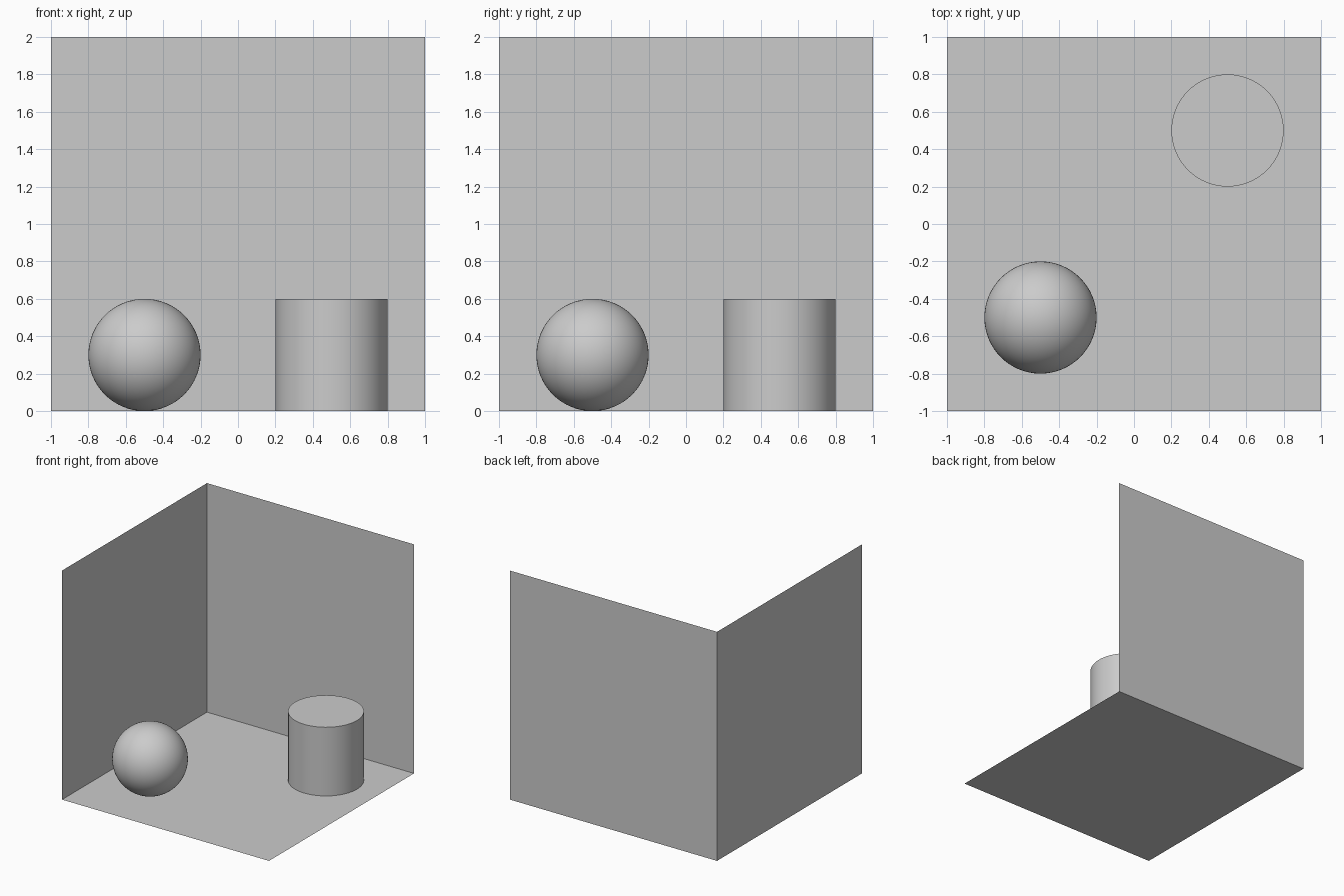
import bpy
from math import radians

if "Cube" in bpy.data.objects:
    bpy.data.objects.remove(bpy.data.objects["Cube"])


def plane(name, location, rotation):
    bpy.ops.mesh.primitive_plane_add(size=2, location=location, rotation=rotation)
    bpy.context.object.name = name


def smooth(name):
    bpy.context.object.name = name
    bpy.ops.object.shade_smooth_by_angle(angle=radians(30))


# Open room corner: floor and two thin walls facing inward
plane("floor", (0, 0, 0), (0, 0, 0))
plane("back_wall", (0, 1, 1), (radians(90), 0, 0))
plane("left_wall", (-1, 0, 1), (0, radians(90), 0))

# Ball resting on the floor
bpy.ops.mesh.primitive_uv_sphere_add(segments=64, ring_count=32, radius=0.3,
                                     location=(-0.5, -0.5, 0.3))
smooth("ball")

# Upright cylinder
bpy.ops.mesh.primitive_cylinder_add(vertices=64, radius=0.3, depth=0.6,
                                    location=(0.5, 0.5, 0.3))
smooth("cylinder")
